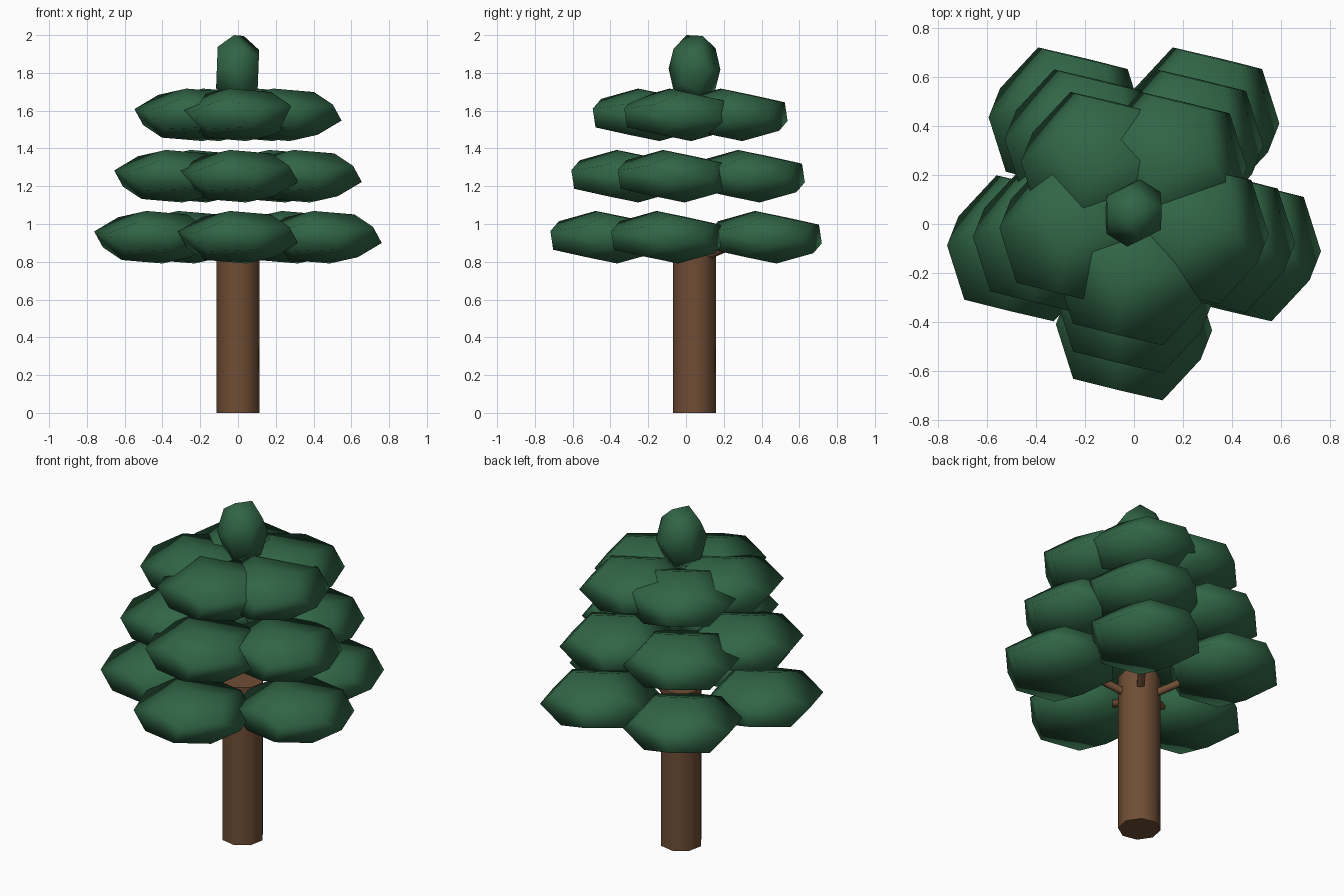
import bpy, bmesh
from math import sin, cos, radians, pi
from mathutils import Vector, Matrix

if "Cube" in bpy.data.objects:
    bpy.data.objects.remove(bpy.data.objects["Cube"])

AXIS_Y = 0.045  # trunk axis sits slightly behind the origin


def material(name, rgb):
    m = bpy.data.materials.new(name)
    m.diffuse_color = (*rgb, 1)
    m.use_nodes = True
    m.node_tree.nodes["Principled BSDF"].inputs["Base Color"].default_value = m.diffuse_color
    return m


GREEN = material("foliage_green", (0.03, 0.13, 0.06))
BROWN = material("bark_brown", (0.16, 0.075, 0.035))


def finish(name, bm, mat):
    bmesh.ops.recalc_face_normals(bm, faces=bm.faces)
    me = bpy.data.meshes.new(name)
    bm.to_mesh(me)
    bm.free()
    me.materials.append(mat)
    ob = bpy.data.objects.new(name, me)
    bpy.context.collection.objects.link(ob)
    return ob


def basis(a, b):
    e1 = Vector(a).normalized()
    e2 = (Vector(b) - e1 * Vector(b).dot(e1)).normalized()
    return Matrix((e1, e2, e1.cross(e2))).transposed()


def dodecahedron(name, a, b, half, loc):
    """Turn a dodecahedron so one edge runs from a to b, then stretch it to the half sizes."""
    p = (1 + 5 ** 0.5) / 2
    q = 1 / p
    pts = [(x, y, z) for x in (-1, 1) for y in (-1, 1) for z in (-1, 1)]
    for s in (-1, 1):
        for t in (-1, 1):
            pts += [(0, s * q, t * p), (s * q, t * p, 0), (s * p, 0, t * q)]
    rot = basis(a, b) @ basis((1, 1, 1), (p, 0, q)).transposed()
    pts = [rot @ Vector(v) for v in pts]
    ext = [max(v[i] for v in pts) for i in range(3)]
    bm = bmesh.new()
    for v in pts:
        bm.verts.new([v[i] / ext[i] * half[i] for i in range(3)])
    bmesh.ops.convex_hull(bm, input=bm.verts)
    bmesh.ops.dissolve_limit(bm, angle_limit=radians(1), verts=bm.verts, edges=bm.edges)
    for f in bm.faces:
        f.smooth = True
    ob = finish(name, bm, GREEN)
    ob.location = loc
    return ob


def rod(name, start, end, radius, sides, spin=0.0):
    start, end = Vector(start), Vector(end)
    d = end - start
    bm = bmesh.new()
    bmesh.ops.create_cone(bm, cap_ends=True, segments=sides, radius1=radius,
                          radius2=radius, depth=d.length)
    m = Matrix.Translation((start + end) / 2) @ d.to_track_quat('Z', 'Y').to_matrix().to_4x4()
    bmesh.ops.transform(bm, matrix=m @ Matrix.Rotation(spin, 4, 'Z'), verts=bm.verts)
    for f in bm.faces:
        f.smooth = len(f.verts) == 4
    return finish(name, bm, BROWN)


# Trunk
rod("trunk", (0, AXIS_Y, 0), (0, AXIS_Y, 0.94), 0.116, 8, radians(11))

angles = [-pi / 2 + i * 2 * pi / 5 for i in range(5)]

# Short branches under the lowest tier
for i, t in enumerate(angles):
    rod(f"branch_{i + 1}", (0.03 * cos(t), AXIS_Y + 0.03 * sin(t), 0.815),
        (0.34 * cos(t), AXIS_Y + 0.34 * sin(t), 0.92), 0.023, 6)

# Three tiers of five foliage clumps, all facing the same way
for tier, (r, z) in enumerate([(0.466, 0.93), (0.355, 1.253), (0.242, 1.578)]):
    for i, t in enumerate(angles):
        dodecahedron(f"foliage_tier{tier + 1}_{i + 1}",
                     (0.976, -0.037, -0.215), (0.834, -0.397, 0.385),
                     (0.318, 0.297, 0.139),
                     (r * cos(t), AXIS_Y + r * sin(t), z))

# Tree top
dodecahedron("tree_top", (0.82, 0.19, 0.53), (0.24, 0.31, 0.92),
             (0.114, 0.137, 0.18), (-0.002, AXIS_Y, 1.82))
